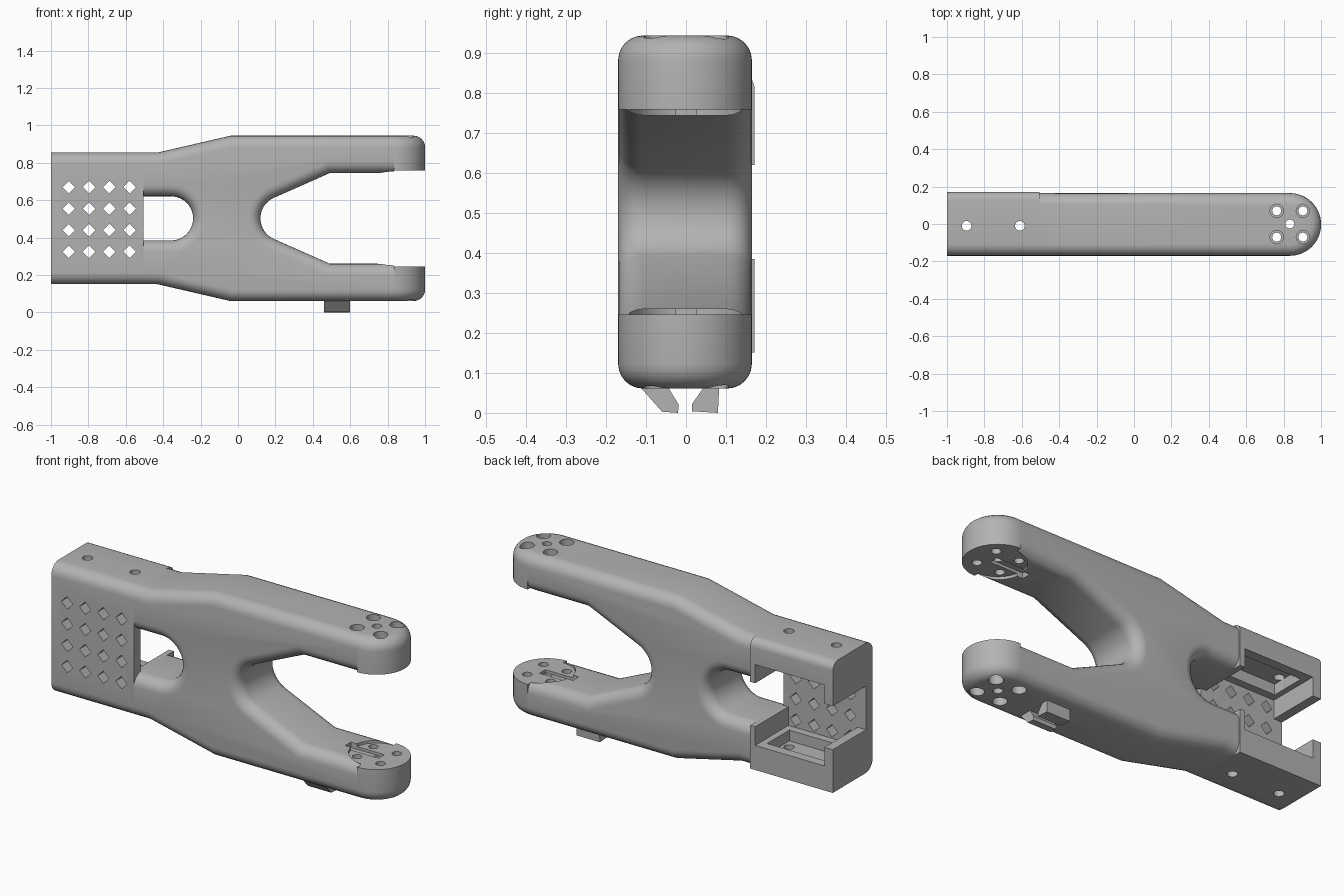
import bpy, bmesh, math
from mathutils import Matrix, Vector

if "Cube" in bpy.data.objects:
    bpy.data.objects.remove(bpy.data.objects["Cube"])

GREY = (0.45, 0.45, 0.45, 1)
grey = bpy.data.materials.new("plain grey")
grey.use_nodes = True
grey.diffuse_color = GREY
grey.node_tree.nodes["Principled BSDF"].inputs["Base Color"].default_value = GREY

MID = 0.503              # mirror height of the upper and lower halves
FRONT, BACK = -0.17, 0.165
ROUND = 0.062            # long edge rounding
TIP_X, TIP_R = 0.833, 0.1675


def make(name, bm):
    bmesh.ops.recalc_face_normals(bm, faces=bm.faces)
    mesh = bpy.data.meshes.new(name)
    bm.to_mesh(mesh)
    bm.free()
    mesh.materials.append(grey)
    ob = bpy.data.objects.new(name, mesh)
    bpy.context.collection.objects.link(ob)
    return ob


def prism(bm, points, along):
    """Extrude a closed 3D outline by a vector."""
    face = bm.faces.new([bm.verts.new(p) for p in points])
    new = bmesh.ops.extrude_face_region(bm, geom=[face])["geom"]
    bmesh.ops.translate(bm, verts=[v for v in new if isinstance(v, bmesh.types.BMVert)], vec=along)


def box(bm, x, y, z):
    prism(bm, [(x[0], y[0], z[0]), (x[1], y[0], z[0]), (x[1], y[1], z[0]), (x[0], y[1], z[0])],
          Vector((0, 0, z[1] - z[0])))


def rod(bm, x, y, r, z, sides=20):
    m = Matrix.Translation((x, y, (z[0] + z[1]) / 2))
    bmesh.ops.create_cone(bm, cap_ends=True, segments=sides, radius1=r, radius2=r,
                          depth=z[1] - z[0], matrix=m)


def arc(cx, cy, r, a0, a1, n):
    steps = [math.radians(a0 + (a1 - a0) * i / n) for i in range(n + 1)]
    return [(cx + r * math.cos(a), cy + r * math.sin(a)) for a in steps]


def flip(z):
    return 2 * MID - z


def both(z0, z1):
    """A height range and its mirror image."""
    return [(z0, z1), (flip(z1), flip(z0))]


def cut(ob, *cutters):
    for bm in cutters:
        tool = make("cutter", bm)
        tool.hide_render = True
        mod = ob.modifiers.new("cut", "BOOLEAN")
        mod.operation, mod.solver, mod.object = "DIFFERENCE", "EXACT", tool
        deps = bpy.context.evaluated_depsgraph_get()
        mesh = bpy.data.meshes.new_from_object(ob.evaluated_get(deps))
        ob.modifiers.clear()
        ob.data = mesh
        bpy.data.objects.remove(tool)


def boxes(*specs):
    bm = bmesh.new()
    for s in specs:
        box(bm, *s)
    return bm


def tip_holes(r, ranges, centre):
    bm = bmesh.new()
    spots = [(TIP_X + sx * 0.07, sy * 0.07) for sx in (-1, 1) for sy in (-1, 1)]
    for z in ranges:
        for x, y in spots + ([(TIP_X, 0)] if centre else []):
            rod(bm, x, y, r, z)
    return bm


def tip_cutters():
    return (tip_holes(0.024, [(-0.1, 1.1)], True),
            tip_holes(0.036, both(0.87, 1.1), False))


# forked body: upper half outline, mirrored to the lower half
TAIL_X = -0.505
half = arc(-0.358, MID, 0.118, 0, 90, 10)
half += [(TAIL_X, 0.621), (TAIL_X, 0.855), (-0.43, 0.855), (-0.04, 0.945),
         (TIP_X, 0.945), (TIP_X, 0.745), (0.49, 0.745)]
half += arc(0.24, MID, 0.12, 113, 180, 10)
outline = half + [(x, flip(z)) for x, z in reversed(half[1:-1])]
bm = bmesh.new()
prism(bm, [(x, FRONT, z) for x, z in outline], Vector((0, BACK - FRONT, 0)))


def is_rim(e):
    a, b = (v.co for v in e.verts)
    at_end = abs(a.x - b.x) < 1e-5 and (a.x > 0.8 or a.x < -0.5)
    return abs(a.y - b.y) < 1e-5 and not at_end


bmesh.ops.bevel(bm, geom=[e for e in bm.edges if is_rim(e)], offset=ROUND,
                segments=6, profile=0.5, affect="EDGES", clamp_overlap=False)
body = make("forked_body", bm)
pad = bmesh.new()
rod(pad, TIP_X, 0, 0.14, (flip(0.76), 0.76), 48)
groove = boxes(((0.66, 0.86), (-0.025, 0.025), (flip(0.775), 0.775)))
cut(body, pad, groove, *tip_cutters())

# half round arm tips, rounded on the outer rim only
for name, top in (("upper_tip", True), ("lower_tip", False)):
    bm = bmesh.new()
    zr = both(0.76, 0.945)[0 if top else 1]
    rod(bm, TIP_X, (FRONT + BACK) / 2, TIP_R, zr, 64)
    outer = 0.945 if top else flip(0.945)
    rim = [e for e in bm.edges if all(abs(v.co.z - outer) < 1e-4 for v in e.verts)]
    bmesh.ops.bevel(bm, geom=rim, offset=ROUND, segments=6, profile=0.5, affect="EDGES")
    cutgeo = bm.verts[:] + bm.edges[:] + bm.faces[:]
    bmesh.ops.bisect_plane(bm, geom=cutgeo, plane_co=(TIP_X, 0, 0), plane_no=(1, 0, 0), clear_inner=True)
    bmesh.ops.holes_fill(bm, edges=[e for e in bm.edges if e.is_boundary])
    tip = make(name, bm)
    cut(tip, boxes(((0.6, 0.86), (-0.025, 0.025), (flip(0.775), 0.775))), *tip_cutters())

# tail housing: rounded front edges, square lower back edge
lo, hi, back = flip(0.855), 0.855, 0.172
section = arc(FRONT + ROUND, lo + ROUND, ROUND, 270, 180, 6)
section += arc(FRONT + ROUND, hi - ROUND, ROUND, 180, 90, 6)
section += arc(back - 0.045, hi - 0.045, 0.045, 90, 0, 6) + [(back, lo)]
bm = bmesh.new()
prism(bm, [(-1, y, z) for y, z in section], Vector((1 + TAIL_X, 0, 0)))
tail = make("tail_housing", bm)

diamonds = bmesh.new()
for i in range(4):
    for j in range(4):
        cx, cz, d = -0.905 + i * 0.1085, 0.325 + j * 0.115, 0.034
        prism(diamonds, [(cx - d, -0.3, cz), (cx, -0.3, cz - d), (cx + d, -0.3, cz), (cx, -0.3, cz + d)],
              Vector((0, 0.25, 0)))
screws = bmesh.new()
for x in (-0.895, -0.61):
    rod(screws, x, -0.01, 0.026, (-0.1, 1.1))
PLATE = -0.112
cut(tail,
    boxes(((-1.1, -0.4), (PLATE, 0.3), (flip(0.621), 0.621))),
    boxes(((-0.95, -0.535), (PLATE, 0.3), (flip(0.722), 0.722))),
    boxes(((-0.92, -0.57), (-0.07, 0.12), (flip(0.78), 0.78))),
    diamonds, screws)

# pair of cable hooks under the lower arm
hooks = {"front_hook": [(-0.115, 0.065), (-0.06, 0.003), (-0.02, 0), (-0.018, 0.02), (-0.045, 0.065)],
         "back_hook": [(0.045, 0.065), (0.015, 0.022), (0.015, 0.004), (0.08, 0), (0.083, 0.065)]}
for name, pts in hooks.items():
    bm = bmesh.new()
    prism(bm, [(0.46, y, z) for y, z in pts], Vector((0.14, 0, 0)))
    make(name, bm)

# smooth rounded edges, keep hard ones sharp
for ob in bpy.data.objects:
    if ob.type == "MESH":
        ob.select_set(True)
        bpy.context.view_layer.objects.active = ob
bpy.ops.object.shade_smooth_by_angle(angle=math.radians(30))
